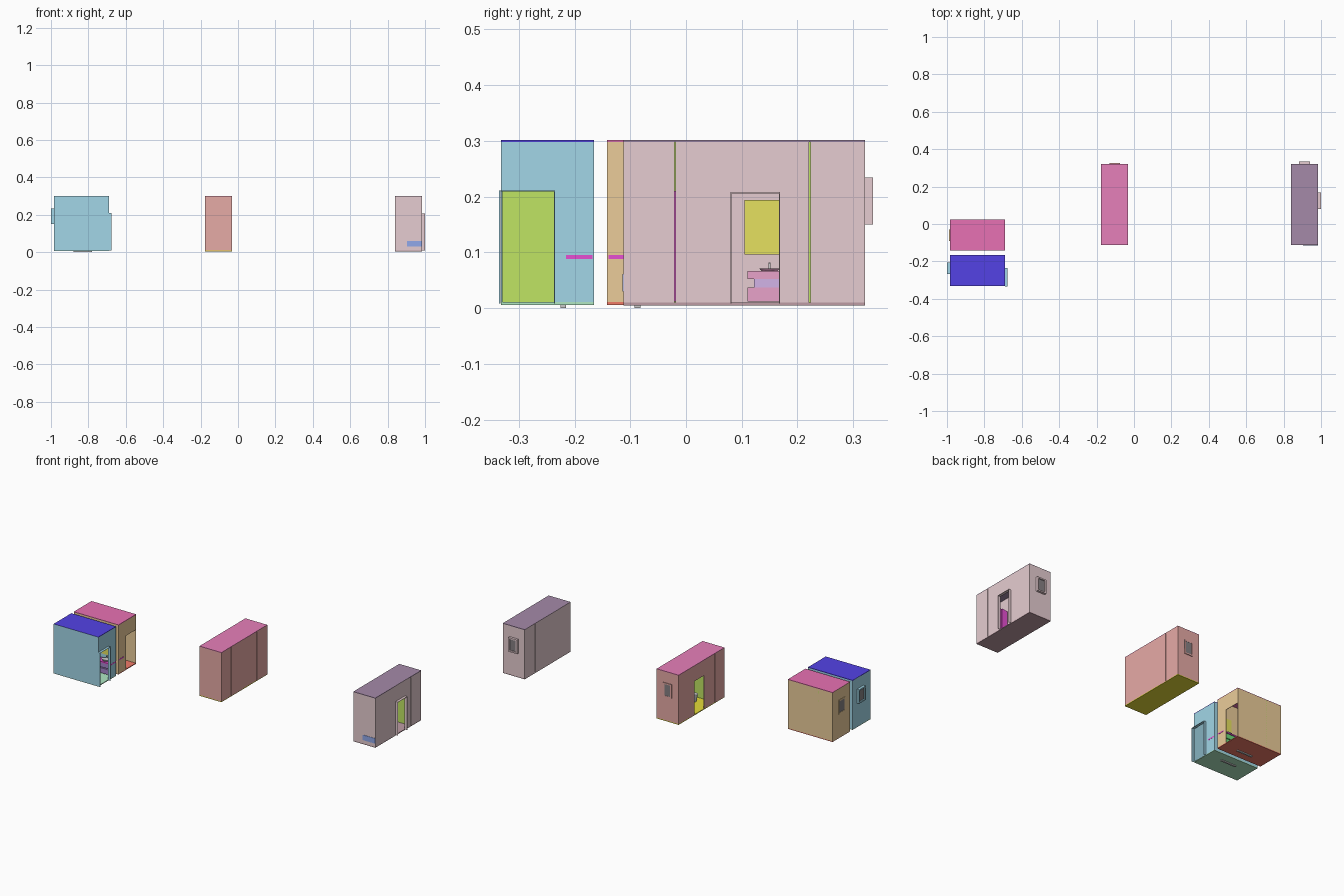
import bpy, bmesh, math
from mathutils import Matrix, Vector

if "Cube" in bpy.data.objects:
    bpy.data.objects.remove(bpy.data.objects["Cube"])

T = 0.003          # wall thickness
Z0, Z1 = 0.008, 0.301


def mat(name, r, g, b):
    m = bpy.data.materials.new(name)
    m.diffuse_color = (r / 255, g / 255, b / 255, 1)
    m.use_nodes = True
    m.node_tree.nodes["Principled BSDF"].inputs["Base Color"].default_value = m.diffuse_color
    return m


def finish(name, bm, m):
    bmesh.ops.recalc_face_normals(bm, faces=bm.faces)
    me = bpy.data.meshes.new(name)
    bm.to_mesh(me)
    bm.free()
    ob = bpy.data.objects.new(name, me)
    bpy.context.collection.objects.link(ob)
    if m:
        me.materials.append(m)
    return ob


class Pod:
    """Local u, v map to world x, y through an origin and a mirror sign each."""

    def __init__(self, name, ox, oy, sx, sy):
        self.name, self.o, self.s = name, (ox, oy), (sx, sy)

    def boxes(self, part, m, *specs):
        bm = bmesh.new()
        for u0, u1, v0, v1, z0, z1 in specs:
            a = Vector((self.o[0] + self.s[0] * u0, self.o[1] + self.s[1] * v0, z0))
            b = Vector((self.o[0] + self.s[0] * u1, self.o[1] + self.s[1] * v1, z1))
            d = b - a
            bmesh.ops.create_cube(bm, size=1, matrix=Matrix.Translation((a + b) / 2)
                                  @ Matrix.Diagonal((abs(d.x), abs(d.y), abs(d.z), 1)))
        return finish(self.name + "_" + part, bm, m)

    def round(self, part, m, u, v, z, rx, ry, h, taper=1.0):
        bm = bmesh.new()
        p = Matrix.Translation((self.o[0] + self.s[0] * u, self.o[1] + self.s[1] * v, z + h / 2))
        bmesh.ops.create_cone(bm, cap_ends=True, segments=20, radius1=taper, radius2=1, depth=1,
                              matrix=p @ Matrix.Diagonal((rx, ry, h, 1)))
        for f in bm.faces:
            f.smooth = len(f.verts) == 4
        return finish(self.name + "_" + part, bm, m)

    def wall(self, part, m, axis, p0, p1, a0, a1, hole=None, z0=Z0, z1=Z1):
        """Flat wall across an axis, with an optional rectangular hole."""
        rects = [(a0, a1, z0, z1)]
        if hole:
            h0, h1, hz0, hz1 = hole
            rects = [(a0, h0, z0, z1), (h1, a1, z0, z1), (h0, h1, hz1, z1), (h0, h1, z0, hz0)]
        rects = [r for r in rects if r[1] - r[0] > 1e-4 and r[3] - r[2] > 1e-4]
        specs = [(p0, p1, *r) if axis == 'u' else (r[0], r[1], p0, p1, r[2], r[3]) for r in rects]
        return self.boxes(part, m, *specs)

    def frame(self, part, m, axis, p0, p1, hole, w):
        h0, h1, z0, z1 = hole
        return self.wall(part, m, axis, p0, p1, h0, h1,
                         (h0 + w, h1 - w, z0 + (w if z0 > 0.05 else 0), z1 - w), z0, z1)


glass = mat("dark_glass", 60, 55, 58)
lime = mat("lime", 134, 200, 32)
yellow = mat("yellow", 202, 192, 30)
magenta = mat("magenta", 203, 20, 165)
pink = mat("pink", 208, 92, 150)
violet = mat("violet", 165, 115, 205)
green = mat("green", 40, 180, 50)
purple = mat("purple", 95, 60, 150)
label = mat("blue_panel", 72, 100, 210)


def toilet(pod, m, u, v, along_u):
    # v/u is the centre of the bowl, the tank sits behind it
    rx, ry = (0.024, 0.017) if along_u else (0.017, 0.024)
    pod.round("toilet_bowl", m, u, v, 0.012, rx, ry, 0.04, 0.65)
    pod.round("toilet_seat", m, u, v, 0.052, rx * 1.05, ry * 1.05, 0.004)
    if along_u:
        pod.boxes("toilet_tank", m, (u - 0.038, u - 0.022, v - 0.02, v + 0.02, 0.04, 0.09))
    else:
        pod.boxes("toilet_tank", m, (u - 0.02, u + 0.02, v - 0.034, v - 0.02, 0.04, 0.09))


def wide_pod(name, oy, sy, wall, roof, floor, vanity, win_out, win):
    # u: 0 window end .. L door end; v: 0 inner side .. W outer side
    L, W = 0.295, 0.167
    p = Pod(name, -0.985, oy, 1, sy)
    p.boxes("floor", floor, (0, L, 0, W, 0.006, 0.011))
    p.boxes("roof", roof, (0, L, 0, W, Z1 - 0.003, Z1 + 0.0005))
    p.wall("inner_wall", wall, 'v', 0, T, 0, L)
    p.wall("outer_wall", wall, 'v', W - T, W, 0, L)
    door = (0.07, W - 0.001, Z0, 0.21)
    p.wall("door_wall", wall, 'u', L - T, L, 0, W, door)
    p.wall("window_wall", wall, 'u', 0, T, 0, W, win)
    p.frame("window_frame", wall, 'u', -win_out, T, win, 0.008)
    p.wall("window_pane", glass, 'u', -win_out * 0.5, -win_out * 0.5 + 0.001, win[0], win[1], None, win[2], win[3])
    # shower end
    p.wall("shower_partition", lime, 'u', 0.094, 0.097, 0.07, W)
    p.boxes("shower_tray", floor, (T, 0.095, T, W - T, 0.011, 0.016))
    # vanity, mirror, toilet against the inner wall
    p.boxes("vanity_cabinet", vanity, (0.2, L - T, T, 0.047, 0.025, 0.055), (0.2, L - T, T, 0.045, 0.06, 0.088))
    p.boxes("vanity_top", magenta, (0.196, L + 0.001, T, 0.05, 0.088, 0.095))
    p.round("wash_basin", None, 0.245, 0.027, 0.095, 0.025, 0.017, 0.01, 0.75)
    p.boxes("tap", None, (0.243, 0.247, 0.006, 0.01, 0.095, 0.118), (0.243, 0.247, 0.006, 0.02, 0.114, 0.118))
    p.boxes("mirror", yellow, (0.205, 0.285, T, 0.008, 0.12, 0.205))
    toilet(p, None, 0.15, 0.04, False)
    p.boxes("drain_pipe", None, (0.105, 0.205, 0.05, 0.06, 0.0, 0.006))
    return p, door, L


def long_pod(name, ox, sx, wall, roof, floor, win, win_out):
    # u: 0 closed side .. W door side; v: world y
    W, Y0, Y1 = 0.145, -0.112, 0.321
    p = Pod(name, ox, 0, sx, 1)
    p.boxes("floor", floor, (0, W, Y0, Y1, 0.005, 0.01))
    p.boxes("roof", roof, (0, W, Y0, Y1, Z1 - 0.003, Z1 + 0.0005))
    door = (0.08, 0.169, Z0, 0.208)
    # side walls in panels with narrow seams
    g = 0.001
    for part, p0 in (("closed_wall", 0), ("door_wall", W - T)):
        for i, (a, b) in enumerate(((Y0, -0.02 - g), (-0.02 + g, 0.222 - g), (0.222 + g, Y1))):
            p.wall(f"{part}_{i}", wall, 'u', p0, p0 + T, a, b,
                   door if (i == 1 and p0 > 0) else None)
    p.wall("front_wall", wall, 'v', Y0, Y0 + T, 0, W)
    p.wall("back_wall", wall, 'v', Y1 - T, Y1, 0, W, win)
    p.frame("window_frame", wall, 'v', Y1 - T, Y1 + win_out, win, 0.008)
    p.wall("window_pane", glass, 'v', Y1 + win_out * 0.5, Y1 + win_out * 0.5 + 0.001,
           win[0], win[1], None, win[2], win[3])
    # partitions and shower end
    p.wall("shower_partition", lime, 'v', 0.2205, 0.2235, T, W - T)
    p.boxes("shower_tray", floor, (T, W - T, 0.224, Y1 - T, 0.01, 0.016))
    # vanity on the closed side, with drawers
    p.boxes("vanity_cabinet", pink, (T, 0.05, 0.11, 0.2, 0.012, 0.037), (T, 0.05, 0.11, 0.2, 0.052, 0.067))
    p.boxes("vanity_drawer", violet, (T, 0.048, 0.122, 0.19, 0.037, 0.052))
    p.round("wash_basin", pink, 0.028, 0.15, 0.067, 0.018, 0.018, 0.004, 0.8)
    p.boxes("tap", None, (0.008, 0.012, 0.148, 0.152, 0.067, 0.082), (0.008, 0.022, 0.148, 0.152, 0.079, 0.082))
    p.boxes("mirror", yellow, (T, 0.008, 0.105, 0.19, 0.096, 0.194))
    toilet(p, None, 0.045, 0.035, True)
    return p, door, W


# two wide pods, mirrored back to back
a_wall = mat("pod_a_wall", 92, 172, 204)
pod, d, L = wide_pod("pod_a", -0.165, -1, a_wall, mat("pod_a_roof", 22, 14, 200),
                     mat("pod_a_floor", 110, 205, 140), purple, 0.015, (0.04, 0.102, 0.15, 0.234))
pod.frame("door_frame", a_wall, 'u', L, L + 0.014, (d[0], 0.17, d[2], 0.211), 0.002)

b_wall = mat("pod_b_wall", 212, 155, 82)
wide_pod("pod_b", -0.142, 1, b_wall, mat("pod_b_roof", 205, 42, 115),
         mat("pod_b_floor", 225, 50, 35), green, 0.003, (0.05, 0.112, 0.15, 0.234))

# two long pods, mirrored left to right
c_wall = mat("pod_c_wall", 203, 103, 97)
pod, d, W = long_pod("pod_c", -0.031, -1, c_wall, mat("pod_c_roof", 203, 55, 125),
                     mat("pod_c_floor", 200, 180, 10), (0.045, 0.1, 0.15, 0.234), 0.004)
pod.wall("entry_partition", lime, 'v', -0.0215, -0.0185, T, W - T)

d_wall = mat("pod_d_wall", 202, 155, 162)
pod, d, W = long_pod("pod_d", 0.84, 1, d_wall, mat("pod_d_roof", 95, 65, 100),
                     mat("pod_d_floor", 130, 85, 95), (0.042, 0.1, 0.15, 0.234), 0.014)
pod.frame("door_frame", d_wall, 'u', W, W + 0.015, d, 0.002)
pod.boxes("folding_screen", magenta, *[(0.01 + i * 0.022, 0.03 + i * 0.022, -0.022 + 0.004 * (i % 2),
                                        -0.018 + 0.004 * (i % 2), 0.012, 0.21) for i in range(6)])
pod.boxes("front_access_panel", label, (0.063, 0.145, -0.114, -0.112, 0.03, 0.061))
